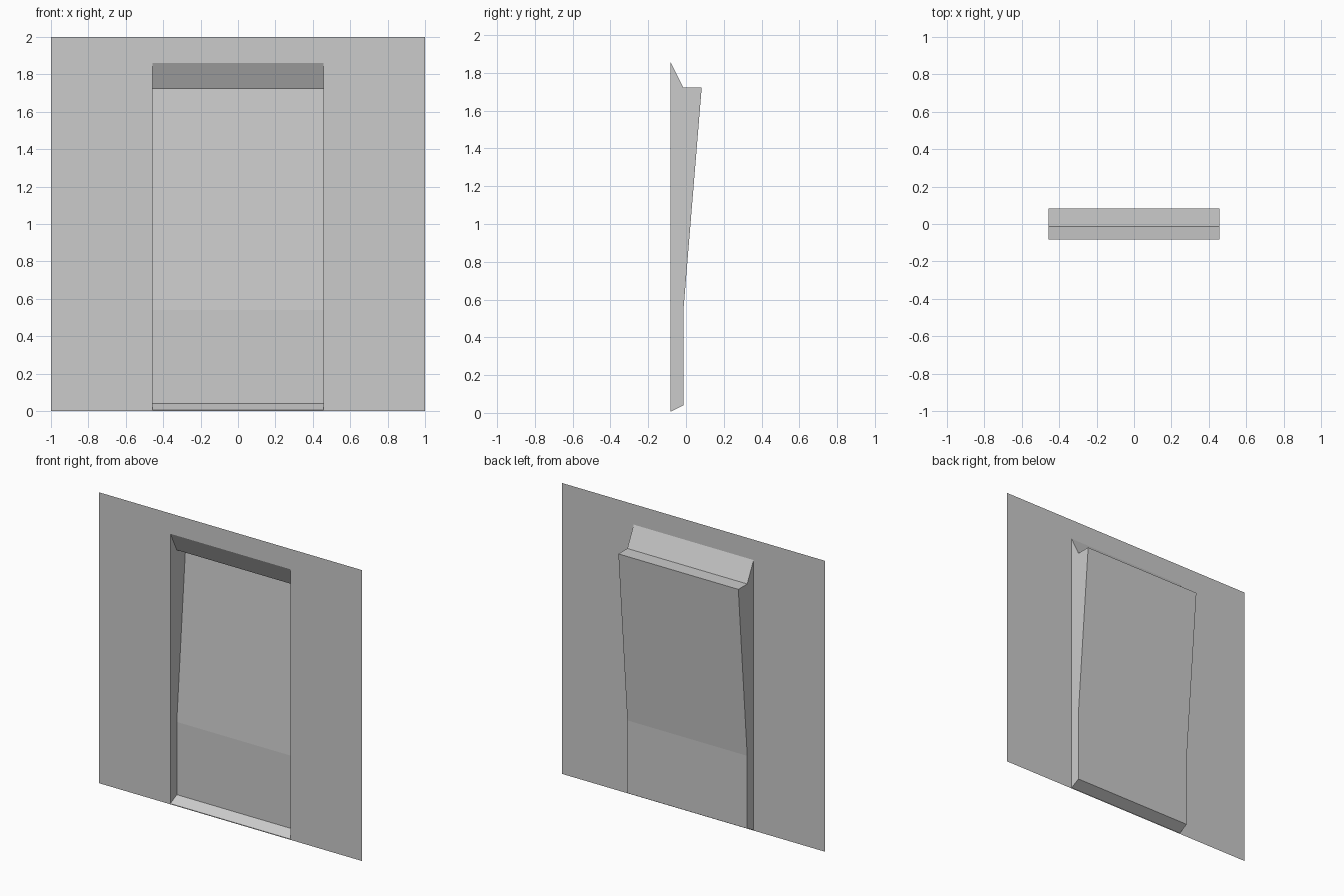
import bpy, bmesh

if "Cube" in bpy.data.objects:
    bpy.data.objects.remove(bpy.data.objects["Cube"])

W = 0.456          # half width of the opening
FRONT = -0.083     # plane of the wall sheet

# side profile (y, z) of the recess, from bottom front lip round to top front lip
PROFILE = [(FRONT, 0.005), (-0.014, 0.04), (-0.014, 0.54),
           (0.083, 1.722), (-0.014, 1.722), (FRONT, 1.86)]


def make_object(name, build, facing):
    bm = bmesh.new()
    build(bm)
    bm.normal_update()
    # turn each face towards the viewer in front of, or inside, the opening
    for f in bm.faces:
        if facing(f) < 0:
            f.normal_flip()
    mesh = bpy.data.meshes.new(name)
    bm.to_mesh(mesh)
    bm.free()
    obj = bpy.data.objects.new(name, mesh)
    bpy.context.collection.objects.link(obj)
    return obj


# flat wall sheet: four quads framing the opening
def wall(bm):
    z0, z1 = PROFILE[0][1], PROFILE[-1][1]
    outer = [bm.verts.new((x, FRONT, z)) for x, z in ((-1, 0), (1, 0), (1, 2), (-1, 2))]
    inner = [bm.verts.new((x, FRONT, z)) for x, z in ((-W, z0), (W, z0), (W, z1), (-W, z1))]
    for i in range(4):
        j = (i + 1) % 4
        bm.faces.new((outer[i], outer[j], inner[j], inner[i]))


# recess: profile strip across the width plus two side cheeks
def recess(bm):
    left, right = [[bm.verts.new((x, y, z)) for y, z in PROFILE] for x in (-W, W)]
    for i in range(len(PROFILE) - 1):
        bm.faces.new((left[i], right[i], right[i + 1], left[i + 1]))
    bm.faces.new(left)
    bm.faces.new(right)


def into_recess(f):
    c, n = f.calc_center_median(), f.normal
    if abs(n.x) > 0.5:
        return -n.x * c.x
    if abs(n.y) > 0.05 and c.z < 1.72:
        return -n.y
    return n.z if c.z < 0.1 else -n.z


make_object("wall_panel", wall, lambda f: -f.normal.y)
make_object("door_recess", recess, into_recess)
